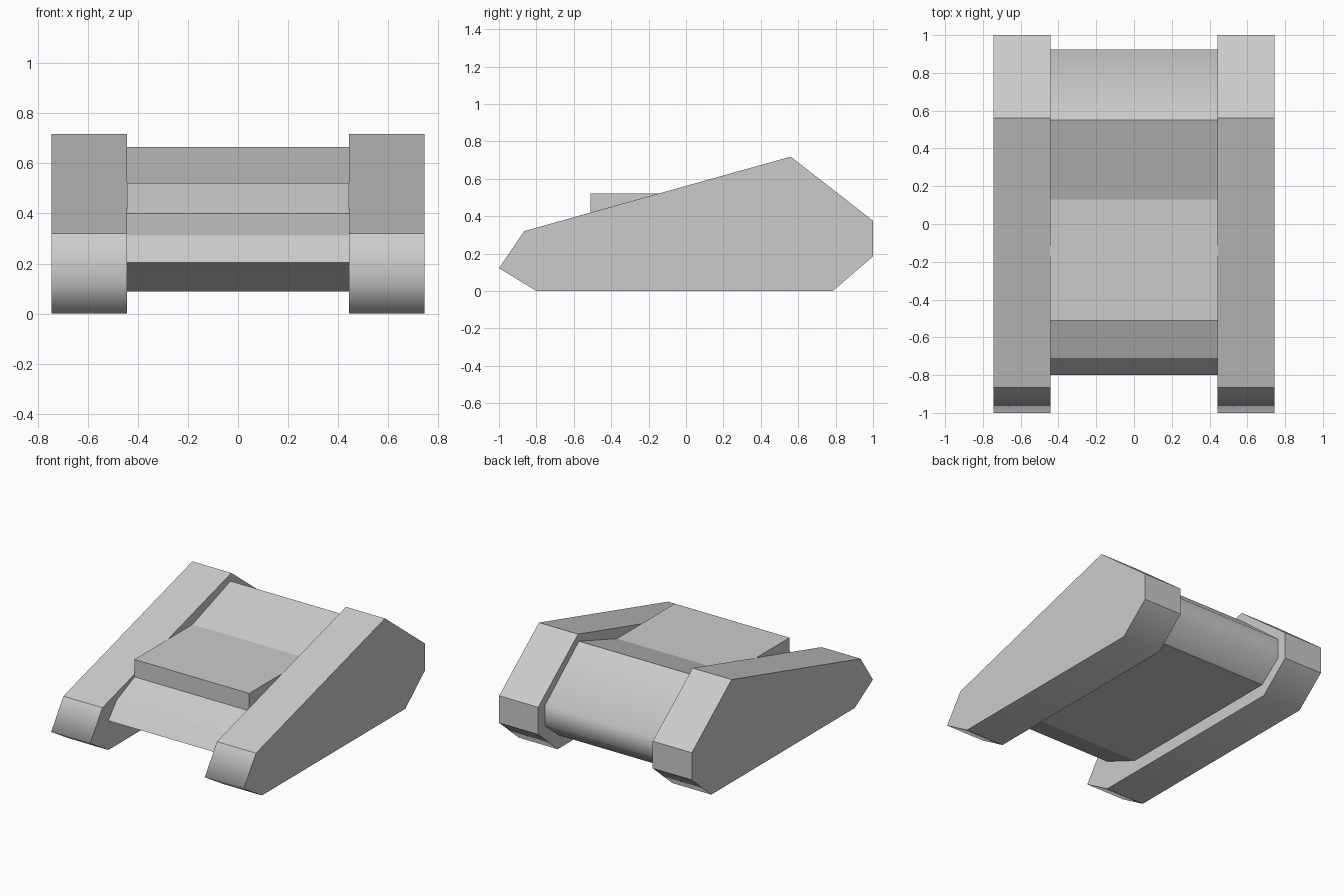
import bpy, bmesh

if "Cube" in bpy.data.objects:
    bpy.data.objects.remove(bpy.data.objects["Cube"])


def extrude_profile(name, profile, x0, x1, soft=()):
    """Extrude a (y, z) outline along x; corners listed in soft stay smooth."""
    bm = bmesh.new()
    a = [bm.verts.new((x0, y, z)) for y, z in profile]
    b = [bm.verts.new((x1, y, z)) for y, z in profile]
    bm.faces.new(a)
    bm.faces.new(b[::-1])
    n = len(profile)
    for i in range(n):
        j = (i + 1) % n
        bm.faces.new((a[j], a[i], b[i], b[j]))
    bmesh.ops.recalc_face_normals(bm, faces=bm.faces)
    smooth_edges = {bm.edges.get((a[i], b[i])) for i in soft}
    for e in bm.edges:
        e.smooth = e in smooth_edges
    for f in bm.faces:
        f.smooth = True
    mesh = bpy.data.meshes.new(name)
    bm.to_mesh(mesh)
    bm.free()
    obj = bpy.data.objects.new(name, mesh)
    bpy.context.collection.objects.link(obj)
    return obj


# Side track housings
track = [(-0.80, 0.0), (0.785, 0.0), (1.0, 0.185), (1.0, 0.375),
         (0.56, 0.718), (-0.865, 0.32), (-1.0, 0.122)]
for side, name in ((-1, "left_track"), (1, "right_track")):
    x0, x1 = sorted((side * 0.443, side * 0.745))
    extrude_profile(name, track, x0, x1, soft=(1, 6))

# Central hull with raised flat deck
hull = [(-0.52, 0.088), (0.765, 0.088), (0.925, 0.215), (0.925, 0.36),
        (0.55, 0.665), (0.13, 0.522), (-0.51, 0.522), (-0.51, 0.40),
        (-0.71, 0.312), (-0.80, 0.205)]
extrude_profile("hull", hull, -0.444, 0.444, soft=(2, 3))
